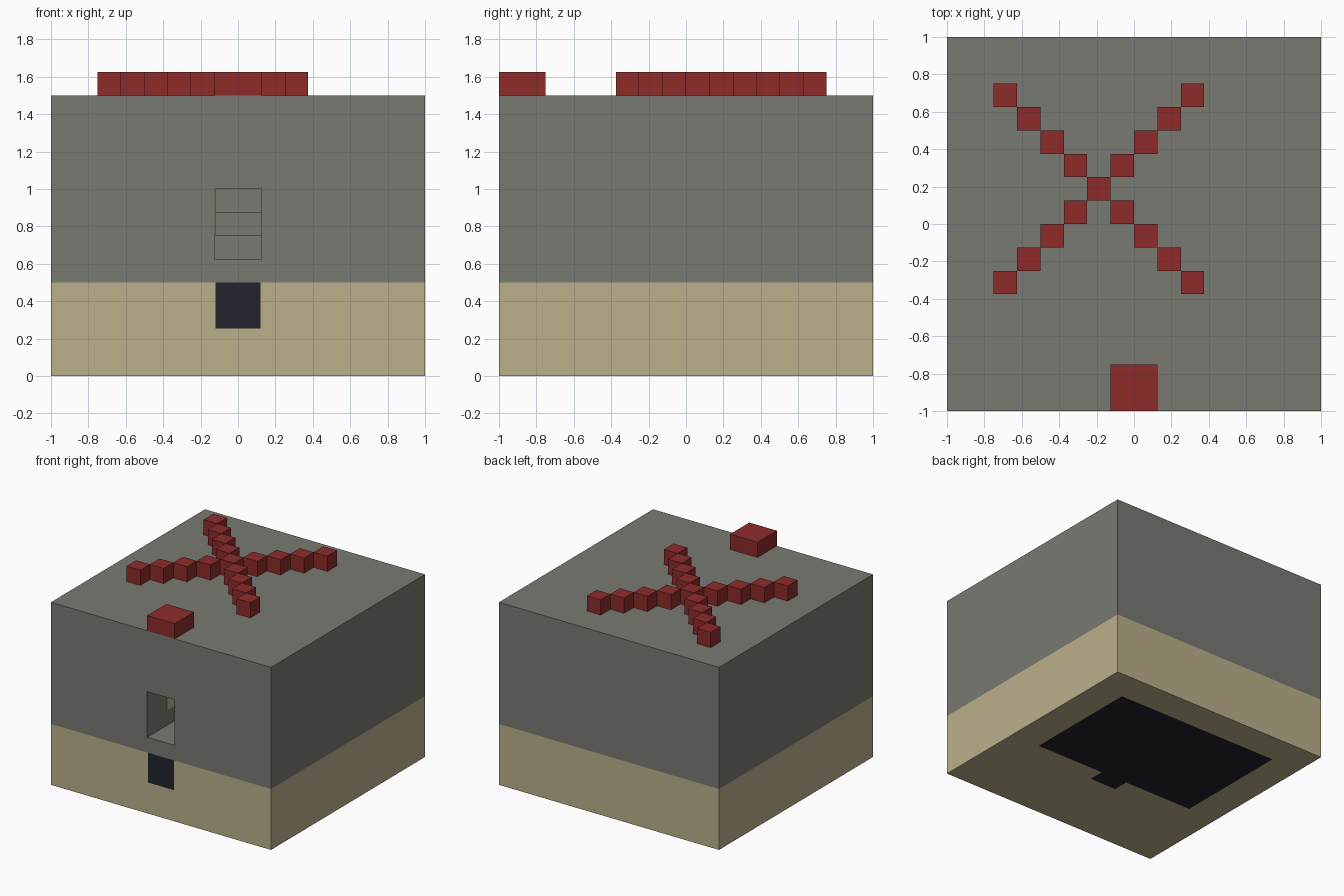
import bpy, bmesh
from mathutils import Vector

if "Cube" in bpy.data.objects:
    bpy.data.objects.remove(bpy.data.objects["Cube"])


def material(name, rgb):
    mat = bpy.data.materials.new(name)
    mat.use_nodes = True
    mat.diffuse_color = (*rgb, 1)
    mat.node_tree.nodes["Principled BSDF"].inputs["Base Color"].default_value = (*rgb, 1)
    return mat


stone = material("grey_stone", (0.191, 0.193, 0.171))
sand = material("tan_sand", (0.497, 0.434, 0.258))
red = material("red_blocks", (0.271, 0.024, 0.024))
dark = material("dark_opening", (0.016, 0.016, 0.026))


def add_object(name, bm, mats):
    mesh = bpy.data.meshes.new(name)
    bmesh.ops.recalc_face_normals(bm, faces=bm.faces)
    bm.to_mesh(mesh)
    bm.free()
    for mat in mats:
        mesh.materials.append(mat)
    obj = bpy.data.objects.new(name, mesh)
    bpy.context.collection.objects.link(obj)
    return obj


def add_box(bm, low, high):
    low, high = Vector(low), Vector(high)
    for v in bmesh.ops.create_cube(bm, size=1)["verts"]:
        v.co = (low + high) / 2 + v.co * (high - low)


def box(name, low, high, mat):
    bm = bmesh.new()
    add_box(bm, low, high)
    return add_object(name, bm, [mat])


# Main block
block = box("ground_block", (-1, -1, 0), (1, 1, 1.5), stone)
block.data.materials.append(sand)
block.data.materials.append(dark)

# Hollow room, and a passage stepping down to it from the front
room = box("room_cutter", (-0.75, -0.25, 0.25), (0.75, 0.75, 0.75), stone)
step, headroom = 0.125, 0.375
floor = [(-1.1, 0.625)]
for i in range(3):
    y, z = -0.625 + i * step, 0.625 - i * step
    floor += [(y, z), (y, z - step)]
floor.append((-0.2, 0.25))
ceiling = [(y, z + headroom) for y, z in reversed(floor)]
bm = bmesh.new()
profile = bm.faces.new([bm.verts.new((-step, y, z)) for y, z in floor + ceiling])
sides = bmesh.ops.extrude_face_region(bm, geom=[profile])["geom"]
bmesh.ops.translate(bm, vec=(2 * step, 0, 0),
                    verts=[g for g in sides if isinstance(g, bmesh.types.BMVert)])
passage = add_object("passage_cutter", bm, [stone])

for cutter in (room, passage):
    cutter.hide_render = True
    mod = block.modifiers.new(cutter.name, "BOOLEAN")
    mod.operation, mod.solver, mod.object = "DIFFERENCE", "EXACT", cutter
evaluated = block.evaluated_get(bpy.context.evaluated_depsgraph_get())
carved = bpy.data.meshes.new_from_object(evaluated)
block.modifiers.clear()
block.data = carved
for cutter in (room, passage):
    bpy.data.objects.remove(cutter)
carved.materials.clear()
for mat in (stone, sand, dark):
    carved.materials.append(mat)

# Cut lines for the sand layer, the door and the dark underside
bm = bmesh.new()
bm.from_mesh(carved)
cuts = {0: (-0.74, -0.12, 0.12, 0.74), 1: (-0.365, -0.235, 0.74), 2: (0.255, 0.5)}
for axis, places in cuts.items():
    for place in places:
        point, normal = Vector(), Vector()
        point[axis], normal[axis] = place, 1
        bmesh.ops.bisect_plane(bm, geom=bm.verts[:] + bm.edges[:] + bm.faces[:],
                               plane_co=point, plane_no=normal, dist=0.0001)
bm.normal_update()
for face in bm.faces:
    x, y, z = face.calc_center_median()
    face.material_index = 1 if z < 0.499 else 0
    narrow = abs(x) < 0.12
    door = y < -0.999 and narrow and 0.255 < z < 0.5
    room_patch = abs(x) < 0.74 and -0.235 < y < 0.74
    step_patch = narrow and -0.365 < y < -0.2
    if door or (z < 0.001 and (room_patch or step_patch)):
        face.material_index = 2
bm.to_mesh(carved)
bm.free()

# Sand patch on the passage wall
box("passage_wall_patch", (-0.125, -0.75, 0.75), (-0.121, -0.625, 1), sand)

# Cross of small cubes on top
bm = bmesh.new()
for i in range(-4, 5):
    for j in {i, -i}:
        x, y = -0.25 + i * step, 0.125 + j * step
        add_box(bm, (x, y, 1.5), (x + step, y + step, 1.5 + step))
add_object("roof_cross", bm, [red])

# Larger slab above the entrance
box("entrance_marker", (-0.125, -1, 1.5), (0.125, -0.75, 1.625), red)
